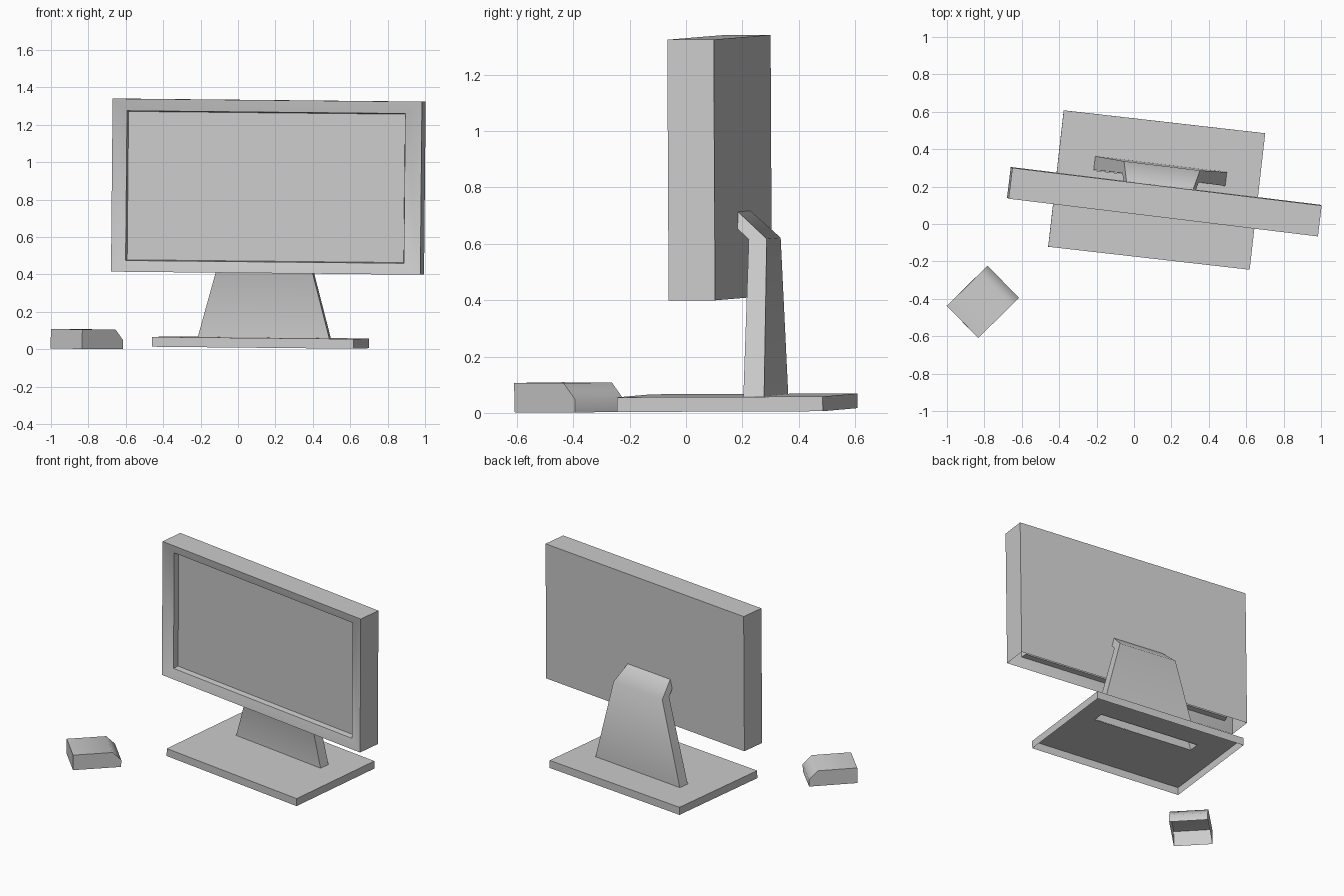
import bpy, bmesh, math
from mathutils import Matrix

if "Cube" in bpy.data.objects:
    bpy.data.objects.remove(bpy.data.objects["Cube"])

TILT = Matrix.Rotation(0.0095, 4, 'Y') @ Matrix.Rotation(0.005, 4, 'X')


def place(x, y, z, turn):
    return Matrix.Translation((x, y, z)) @ TILT @ Matrix.Rotation(math.radians(turn), 4, 'Z')


DESK = place(0.12, 0.183, 0.012, -6.95)
PLATE = place(0.12, 0.182, 0.010, -6.5)
PUCK = place(-0.8085, -0.416, 0.003, -45.5)


def finish(bm, name, matrix):
    bmesh.ops.recalc_face_normals(bm, faces=bm.faces)
    mesh = bpy.data.meshes.new(name)
    bm.to_mesh(mesh)
    bm.free()
    mesh.shade_smooth()
    mesh.set_sharp_from_angle(angle=math.radians(50))
    obj = bpy.data.objects.new(name, mesh)
    obj.matrix_world = matrix
    bpy.context.collection.objects.link(obj)
    return obj


def rect(bm, a0, a1, b0, b1, point):
    """Four corners of a rectangle; point(a, b) maps them into space."""
    return [bm.verts.new(point(a, b)) for a, b in ((a0, b0), (a1, b0), (a1, b1), (a0, b1))]


def bridge(bm, r, s, skip=()):
    n = len(r)
    for i in range(n):
        if i not in skip:
            j = (i + 1) % n
            bm.faces.new((r[i], r[j], s[j], s[i]))


def prism(name, profile, half_width, skip, matrix):
    """Side profile (y, z) spread along x; skipped edges stay open."""
    bm = bmesh.new()
    ends = [[bm.verts.new((s * half_width(z), y, z)) for y, z in profile] for s in (-1, 1)]
    for end in ends:
        bm.faces.new(end)
    bridge(bm, *ends, skip=skip)
    return finish(bm, name, matrix)


# Monitor: shell open underneath, bezel sloping in to a recessed screen
bm = bmesh.new()
front, back, inner, sunk = -0.138, 0.028, -0.113, -0.075
u0, u1, z0, z1 = -0.792, 0.874, 0.396, 1.321
rear = rect(bm, u0, u1, z0, z1, lambda a, b: (a, back, b))
rim = rect(bm, u0, u1, z0, z1, lambda a, b: (a, front, b))
lip = rect(bm, -0.717, 0.782, 0.456, 1.257, lambda a, b: (a, inner, b))
screen = rect(bm, -0.713, 0.776, 0.460, 1.253, lambda a, b: (a, sunk, b))
bm.faces.new(rear)
bridge(bm, rear, rim, skip=(0,))
bridge(bm, rim, lip)
bridge(bm, lip, screen)
bm.faces.new(screen)
finish(bm, "monitor", DESK)

# Base plate: open tray, slotted where the hollow stand meets it
bm = bmesh.new()
foot = rect(bm, -0.541, 0.543, -0.367, 0.367, lambda a, b: (a, b, 0))
top = rect(bm, -0.541, 0.543, -0.367, 0.367, lambda a, b: (a, b, 0.052))
slot = rect(bm, -0.346, 0.362, 0.066, 0.138, lambda a, b: (a, b, 0.052))
bridge(bm, foot, top)
bridge(bm, top, slot)
finish(bm, "base_plate", PLATE)

# Stand: tapering hollow arm that bends forward to the monitor back
prism("stand",
      [(0.065, 0.048), (0.139, 0.048), (0.133, 0.607), (0.028, 0.703), (0.028, 0.643), (0.069, 0.605)],
      lambda z: 0.354 - 0.268 * (z - 0.05), (0, 3),
      DESK @ Matrix.Translation((0.008, 0, 0)))

# Small chamfered block beside the monitor, open underneath
prism("mouse_block",
      [(-0.153, 0), (0.153, 0), (0.153, 0.048), (0.097, 0.104), (-0.153, 0.104)],
      lambda z: 0.12, (0,), PUCK)
